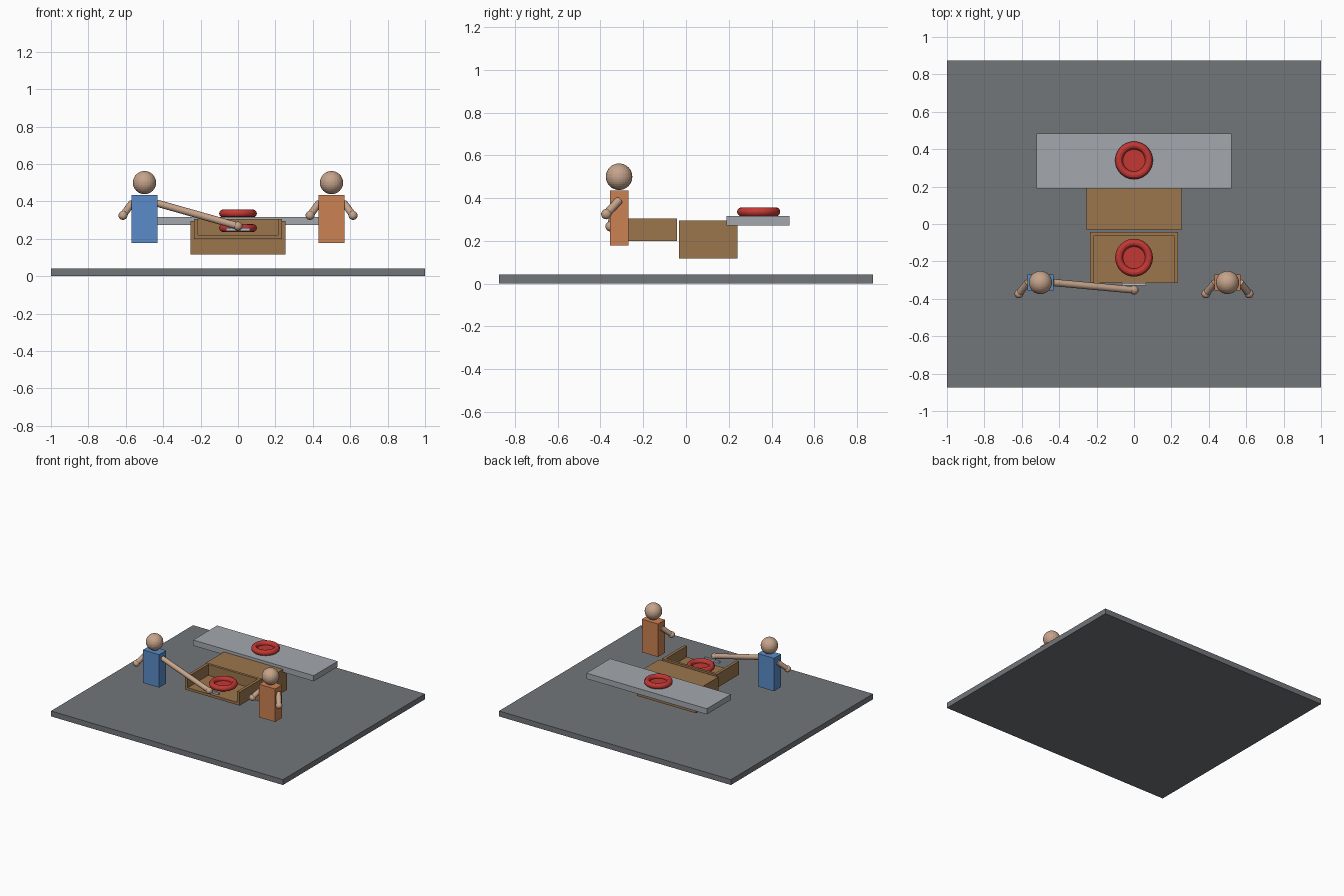
import bpy
from mathutils import Vector

cube = bpy.data.objects.get("Cube")
if cube:
    bpy.data.objects.remove(cube, do_unlink=True)


def material(name, rgb):
    m = bpy.data.materials.new(name)
    m.use_nodes = True
    m.diffuse_color = (*rgb, 1)
    m.node_tree.nodes["Principled BSDF"].inputs["Base Color"].default_value = (*rgb, 1)
    return m


FLOOR = material("floor grey", (0.17, 0.18, 0.195))
STONE = material("counter grey", (0.37, 0.395, 0.43))
WOOD = material("wood brown", (0.33, 0.18, 0.075))
RED = material("ring red", (0.55, 0.04, 0.035))
METAL = material("handle grey", (0.5, 0.53, 0.57))
BLUE = material("shirt blue", (0.10, 0.26, 0.58))
ORANGE = material("shirt orange", (0.60, 0.22, 0.085))
SKIN = material("skin", (0.56, 0.37, 0.26))


def finish(name, mat, smooth=False):
    ob = bpy.context.object
    ob.name = name
    ob.data.materials.append(mat)
    if smooth:
        bpy.ops.object.shade_smooth_by_angle()
    return ob


def box(name, mat, x, y, z):
    """Box from (low, high) pairs on each axis."""
    spans = (x, y, z)
    bpy.ops.mesh.primitive_cube_add(size=1, location=[(a + b) / 2 for a, b in spans])
    bpy.context.object.scale = [b - a for a, b in spans]
    bpy.ops.object.transform_apply(location=False, rotation=False)
    return finish(name, mat)


def ball(name, mat, centre, radius):
    bpy.ops.mesh.primitive_uv_sphere_add(segments=24, ring_count=16, radius=radius, location=centre)
    return finish(name, mat)


def rod(name, mat, a, b, radius):
    a, b = Vector(a), Vector(b)
    d = b - a
    bpy.ops.mesh.primitive_cylinder_add(vertices=16, radius=radius, depth=d.length, location=(a + b) / 2)
    bpy.context.object.rotation_euler = d.to_track_quat("Z", "Y").to_euler()
    return finish(name, mat, True)


def ring(name, y, base):
    """Thick ring with a disc closing its middle."""
    bpy.ops.mesh.primitive_torus_add(major_radius=0.08, minor_radius=0.021, major_segments=40,
                                     minor_segments=12, location=(0, y, base + 0.021))
    finish(name, RED, True)
    bpy.ops.mesh.primitive_cylinder_add(vertices=40, radius=0.068, depth=0.012, location=(0, y, base + 0.01))
    finish(name + "_base", RED)


def person(name, x, shirt, hands):
    """Block torso, round head and one arm to each hand position."""
    y = -0.313
    box(name + "_torso", shirt, (x - 0.07, x + 0.07), (y - 0.043, y + 0.043), (0.178, 0.435))
    ball(name + "_head", SKIN, (x, y, 0.5), 0.062)
    for side, hand in zip(("right", "left"), hands):
        s = -1 if side == "right" else 1
        rod(f"{name}_{side}_arm", SKIN, (x + s * 0.068, y, 0.39), hand, 0.019)
        ball(f"{name}_{side}_hand", SKIN, hand, 0.024)


# Ground, cabinet and counter
box("floor", FLOOR, (-1, 1), (-0.875, 0.875), (0, 0.042))
box("cabinet", WOOD, (-0.255, 0.255), (-0.033, 0.24), (0.117, 0.295))
box("counter", STONE, (-0.52, 0.52), (0.19, 0.485), (0.273, 0.317))

# Pulled-out drawer, open at the front
front, back, low, high = -0.315, -0.042, 0.2, 0.305
box("drawer_bottom", WOOD, (-0.235, 0.235), (front, back), (low, low + 0.02))
box("drawer_back", WOOD, (-0.213, 0.213), (back - 0.02, back), (low + 0.02, high))
for side, s in (("right", -1), ("left", 1)):
    box(f"drawer_{side}_wall", WOOD, sorted((s * 0.213, s * 0.235)), (front, back), (low + 0.02, high))
box("drawer_handle", METAL, (-0.065, 0.065), (-0.33, -0.315), (0.242, 0.257))

# Rings
ring("counter_ring", 0.34, 0.315)
ring("drawer_ring", -0.18, 0.236)

# Figures
person("blue_person", -0.5, BLUE, [(-0.615, -0.373, 0.325), (0, -0.353, 0.268)])
person("orange_person", 0.5, ORANGE, [(0.385, -0.373, 0.325), (0.615, -0.373, 0.325)])
